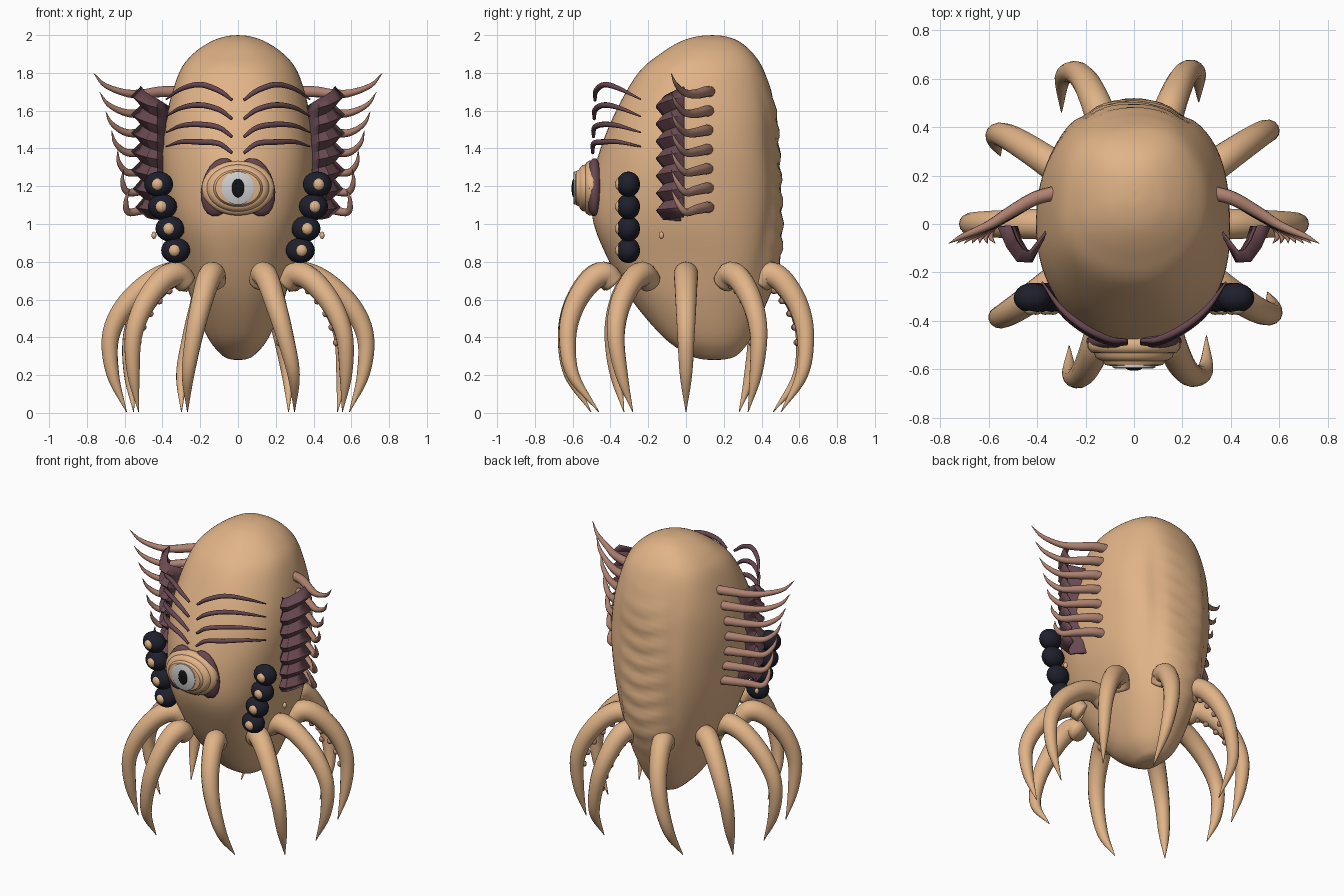
import bpy, bmesh, math
from mathutils import Vector, Matrix

cube = bpy.data.objects.get("Cube")
if cube:
    bpy.data.objects.remove(cube)


def material(name, rgb):
    m = bpy.data.materials.new(name)
    m.use_nodes = True
    m.diffuse_color = (*rgb, 1)
    bsdf = next(n for n in m.node_tree.nodes if n.type == 'BSDF_PRINCIPLED')
    bsdf.inputs["Base Color"].default_value = (*rgb, 1)
    return m


TAN = material("tan skin", (0.75, 0.452, 0.243))
MAUVE = material("dark mauve", (0.138, 0.065, 0.08))
PINK = material("dusty pink", (0.43, 0.225, 0.165))
NAVY = material("navy", (0.013, 0.014, 0.025))
PALE = material("pale grey", (0.62, 0.62, 0.62))
BLACK = material("black", (0.006, 0.006, 0.008))


def finish(bm, name, mat, smooth=True):
    bmesh.ops.remove_doubles(bm, verts=bm.verts, dist=0.0002)
    bmesh.ops.recalc_face_normals(bm, faces=bm.faces)
    for f in bm.faces:
        f.smooth = smooth
    me = bpy.data.meshes.new(name)
    bm.to_mesh(me)
    bm.free()
    me.materials.append(mat)
    ob = bpy.data.objects.new(name, me)
    bpy.context.collection.objects.link(ob)
    return ob


def sharpen(ob, degrees):
    bpy.ops.object.select_all(action='DESELECT')
    ob.select_set(True)
    bpy.context.view_layer.objects.active = ob
    bpy.ops.object.shade_smooth_by_angle(angle=math.radians(degrees))


def spline(points, steps):
    """Smooth samples through tuples of any length."""
    p = [Vector(q) for q in points]
    p = [p[0] * 2 - p[1]] + p + [p[-1] * 2 - p[-2]]
    out = []
    for a, b, c, d in zip(p, p[1:], p[2:], p[3:]):
        for k in range(steps):
            t = k / steps
            out.append((b * 2 + (c - a) * t + (a * 2 - b * 5 + c * 4 - d) * t * t
                        + (b * 3 - a - c * 3 + d) * t ** 3) / 2)
    return out + [p[-2]]


def loft(bm, rings, closed=True):
    rows = [[bm.verts.new(v) for v in ring] for ring in rings]
    n = len(rows[0])
    for a, b in zip(rows, rows[1:]):
        for i in range(n if closed else n - 1):
            j = (i + 1) % n
            bm.faces.new((a[i], a[j], b[j], b[i]))
    if closed:
        bm.faces.new(rows[0])
        bm.faces.new(rows[-1])


def tube(name, points, mat, steps=5, sides=12):
    """Tapered tube through (x, y, z, radius) points."""
    path = spline(points, steps)
    rings, side = [], None
    for i, q in enumerate(path):
        d = path[min(i + 1, len(path) - 1)].xyz - path[max(i - 1, 0)].xyz
        d.normalize()
        if side is None:
            side = d.cross(Vector((0.1, 0.2, 1)))
        side = (side - d * side.dot(d)).normalized()
        up = d.cross(side)
        r = max(q[3], 0.001)
        rings.append([q.xyz + (side * math.cos(a) + up * math.sin(a)) * r
                      for a in (math.tau * k / sides for k in range(sides))])
    bm = bmesh.new()
    loft(bm, rings)
    return finish(bm, name, mat)


def ball(name, centre, size, mat, turn=0, detail=20):
    bm = bmesh.new()
    bmesh.ops.create_uvsphere(bm, u_segments=detail, v_segments=detail // 2, radius=1)
    m = Matrix.Translation(centre) @ Matrix.Rotation(turn, 4, 'Y') @ Matrix.Diagonal((*size, 1))
    bmesh.ops.transform(bm, matrix=m, verts=bm.verts)
    return finish(bm, name, mat)


# Body: height, half width, front edge, back edge
outline = [(2, 0, .14, .14), (1.993, .065, .06, .21), (1.965, .145, -.03, .285), (1.9, .24, -.135, .36),
           (1.8, .315, -.25, .42), (1.6, .375, -.37, .478), (1.4, .4, -.45, .497), (1.2, .39, -.495, .51),
           (1, .36, -.49, .51), (.8, .305, -.41, .495), (.6, .245, -.29, .435), (.4, .162, -.12, .345),
           (.31, .09, .01, .275), (.285, .045, .08, .215), (.28, 0, .15, .15)]
rings = []
for z, w, front, back in spline(outline, 6):
    ring = []
    mid, half = (front + back) / 2, (back - front) / 2
    spine = math.exp(-((z - 1.15) / 0.5) ** 4)
    for k in range(72):
        a = math.tau * k / 72
        c, s = math.cos(a), math.sin(a)
        e = 2 / 2.28
        x = w * math.copysign(abs(c) ** e, c)
        y = mid + half * math.copysign(abs(s) ** e, s)
        # rippled ridge down the back with a groove each side
        if s > 0:
            ridge = max(0, 1 - (x / 0.2) ** 2)
            groove = math.exp(-((abs(x) - 0.2) / 0.035) ** 2)
            y += spine * (ridge * 0.008 * math.sin(z * 52 - abs(x) * 14) - groove * 0.014)
        lump = 1 + 0.013 * math.sin(5 * a + 3 * z) * math.sin(z * 6)
        ring.append((x * lump, mid + (y - mid) * lump, z))
    rings.append(ring)
bm = bmesh.new()
loft(bm, rings)
finish(bm, "body", TAN)

# Tentacles, turned half round for the other side: start angle, tip angle, start radius, tip radius
limbs = [(-73, -57, .40, .55), (-36, -27, .32, .62), (0, 0, .24, .59), (36, 32, .34, .62), (73, 62, .41, .57)]
reach = (0, .2, .5, .83, 1, .97)
heights = (.69, .735, .69, .56, .4, .2, .005)
thick = (.06, .066, .062, .055, .046, .033, .002)
for sx in (1, -1):
    for n, (a0, a1, r0, r1) in enumerate(limbs):
        radii = [r0 + (.675 - r0) * f for f in reach] + [r1]
        pts = []
        for i, (r, z, t) in enumerate(zip(radii, heights, thick)):
            a = math.radians(a0 + (a1 - a0) * (i / 6) ** 3)
            pts.append((sx * r * math.cos(a), sx * r * math.sin(a), z, t))
        tube("tentacle", pts, TAN, 6, 14)
        # Suckers under the rear tentacles
        if pts[0][1] > 0.1:
            for q in spline(pts, 6)[9:27:3]:
                inward = Vector((-q.x, -q.y, -0.45)).normalized()
                ball("sucker", q.xyz + inward * (q[3] + .004), (.019,) * 3, PINK, detail=10)

for s in (1, -1):
    # Brow strands
    for i, z in enumerate((1.655, 1.555, 1.46, 1.375)):
        g = -0.004 * i
        tube("brow_strand", [(s * .03, -.482 + g, z, .008), (s * .1, -.477 + g, z + .05, .014),
                             (s * .2, -.43 + g, z + .083 - .008 * i, .015),
                             (s * .3, -.35 + g, z + .06, .012),
                             (s * .38, -.24, z + .005 + .01 * i, .004)], MAUVE, 5, 10)

    # Beads on the cheeks with a light spot each
    for x, z in ((.42, 1.21), (.4, 1.092), (.36, .975), (.33, .86)):
        ball("cheek_bead", (s * x, -.305, z), (.077, .062, .068), NAVY)
        ball("bead_spot", (s * (x + .006), -.35, z), (.033, .026, .033), TAN, detail=14)
    ball("cheek_wart", (s * .445, -.13, .94), (.014, .014, .02), TAN, detail=10)

    # Eyelid halves behind the eye
    ball("eyelid", (s * .097, -.485, 1.195), (.096, .045, .158), MAUVE, turn=-s * .25)

    # Pleated gill, folded forward into a rounded trough
    bm = bmesh.new()
    rows = []
    for i in range(15):
        zig = 1 if i % 2 else -1
        z = 1.015 + i * 0.043
        lift = 0.025 + 0.006 * i
        out = min(1, 0.75 + i * 0.06)
        rows.append([(s * .36, -.03, z),
                     (s * .395, -.085 - .012 * zig, z + lift * .2),
                     (s * (.385 + .045 * out), -.135 - .018 * zig, z + lift * .4),
                     (s * (.4 + .07 * out + .01 * zig), -.13 - .022 * zig, z + lift * .55),
                     (s * (.42 + .085 * out + .016 * zig), -.08 - .015 * zig, z + lift * .75),
                     (s * (.425 + .11 * out + .024 * zig), -.01, z + lift)])
    loft(bm, rows, closed=False)
    gill = finish(bm, "gill", MAUVE)
    sharpen(gill, 30)
    thicken = gill.modifiers.new("thickness", 'SOLIDIFY')
    thicken.thickness = 0.012
    thicken.offset = 0

    # Curling side spines, shorter and more hooked toward the bottom
    for i in range(7):
        z = 1.7 - i * 0.102
        tip = .765 - i * .027
        hook = i / 6
        tube("side_spine", [(s * .32, .13, z, .03), (s * .41, .105, z, .029),
                            (s * (.51 - .01 * hook), .05, z - .012, .025),
                            (s * (.6 - .02 * hook), -.005, z - .005 - .02 * hook, .019),
                            (s * (tip - .06 + .05 * hook), -.05, z + .035, .012),
                            (s * (tip - .03 * hook), -.08, z + .1, .001)], PINK, 5, 10)

# Eye: stepped oval dome, iris disc and pupil
dome = [(-.46, .9), (-.49, 1), (-.512, 1), (-.53, .92), (-.533, .86), (-.55, .83),
        (-.562, .74), (-.565, .68), (-.582, .62), (-.588, .45)]


def oval_stack(name, profile, rx, rz, mat):
    bm = bmesh.new()
    loft(bm, [[(rx * r * math.cos(a), y, 1.19 + rz * r * math.sin(a))
               for a in (math.tau * k / 40 for k in range(40))] for y, r in profile])
    sharpen(finish(bm, name, mat), 40)


oval_stack("eye_dome", dome, .192, .145, TAN)
oval_stack("iris", [(-.57, 1), (-.592, 1), (-.596, .92)], .088, .088, PALE)
ball("pupil", (0, -.594, 1.19), (.034, .012, .05), BLACK)
